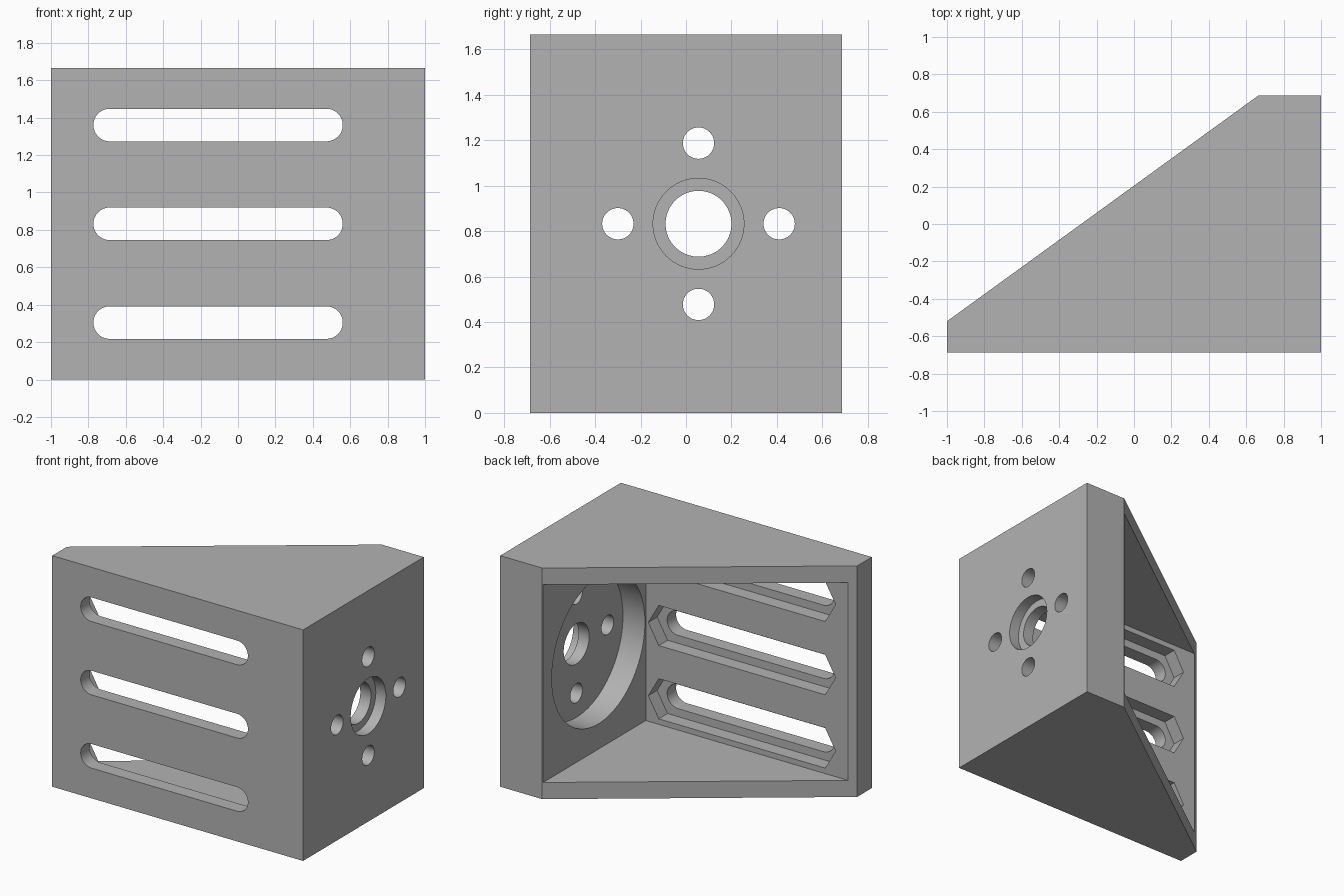
import bpy
import bmesh
from math import cos, sin, radians

cube = bpy.data.objects.get("Cube")
if cube:
    bpy.data.objects.remove(cube, do_unlink=True)

grey = bpy.data.materials.new("plain grey")
grey.use_nodes = True
COLOUR = (0.45, 0.45, 0.45, 1)
grey.diffuse_color = COLOUR
grey.node_tree.nodes["Principled BSDF"].inputs["Base Color"].default_value = COLOUR

PLACE = {
    "X": lambda u, v, w: (w, u, v),
    "Y": lambda u, v, w: (u, w, v),
    "Z": lambda u, v, w: (u, v, w),
}


def prism(name, outline, axis, start, end):
    """Extrude a flat outline along an axis."""
    bm = bmesh.new()
    low, high = [[bm.verts.new(PLACE[axis](u, v, w)) for u, v in outline]
                 for w in (start, end)]
    bm.faces.new(low)
    bm.faces.new(high)
    for i in range(len(low)):
        j = (i + 1) % len(low)
        bm.faces.new((low[i], low[j], high[j], high[i]))
    bmesh.ops.recalc_face_normals(bm, faces=bm.faces)
    mesh = bpy.data.meshes.new(name)
    bm.to_mesh(mesh)
    bm.free()
    mesh.materials.append(grey)
    obj = bpy.data.objects.new(name, mesh)
    bpy.context.collection.objects.link(obj)
    return obj


def circle(u, v, r, n=64):
    return [(u + r * cos(radians(360 * i / n)), v + r * sin(radians(360 * i / n)))
            for i in range(n)]


def slot(left, right, z, r, angles):
    """Long hole: one end cap turned about each end centre."""
    ends = [(right, 0), (left, 180)]
    return [(c + r * cos(radians(a + turn)), z + r * sin(radians(a + turn)))
            for c, turn in ends for a in angles]


HEIGHT = 1.665
MID = HEIGHT / 2
DEPTH = 0.687
SLAB = 0.12           # top and bottom plates
FRONT_INNER = -0.485  # inner face of the slotted wall
SIDE_INNER = 0.66     # inner face of the mounting wall
HUB_Y = 0.055

# Wedge shaped body
bracket = prism("bracket_body", [(-1, -DEPTH), (1, -DEPTH), (1, DEPTH),
                                 (0.665, DEPTH), (-1, -0.52)], "Z", 0, HEIGHT)

# Open cavity behind the sloping rim
cutters = [prism("cavity_cutter", [(-1.5, FRONT_INNER), (SIDE_INNER, FRONT_INNER),
                                   (SIDE_INNER, 1), (-1.5, 1)],
                 "Z", SLAB, HEIGHT - SLAB)]

# Adjustment slots with hexagonal nut channels inside
for z in (MID - 0.528, MID, MID + 0.528):
    cutters.append(prism("slot_cutter", slot(-0.686, 0.473, z, 0.087,
                                             range(-90, 91, 6)), "Y", -1, -0.4))
    cutters.append(prism("nut_channel_cutter", slot(-0.686, 0.473, z, 0.167,
                                                    (-60, 0, 60)), "Y", -0.585, -0.45))

# Mounting wall: inner recess, shaft hole, outer counterbore, four screw holes
cutters.append(prism("recess_cutter", circle(HUB_Y, MID, 0.53, 96), "X", 0.6, 0.835))
cutters.append(prism("shaft_cutter", circle(HUB_Y, MID, 0.145), "X", 0.7, 1.1))
cutters.append(prism("counterbore_cutter", circle(HUB_Y, MID, 0.2), "X", 0.92, 1.1))
for u, v in circle(HUB_Y, MID, 0.355, 4):
    cutters.append(prism("screw_cutter", circle(u, v, 0.069, 48), "X", 0.7, 1.1))

for cutter in cutters:
    cutter.hide_render = True
    mod = bracket.modifiers.new(cutter.name, "BOOLEAN")
    mod.operation = "DIFFERENCE"
    mod.solver = "EXACT"
    mod.object = cutter

# Bake the cuts and remove the cutters
bpy.context.view_layer.update()
graph = bpy.context.evaluated_depsgraph_get()
cut_mesh = bpy.data.meshes.new_from_object(bracket.evaluated_get(graph))
bracket.modifiers.clear()
bracket.data = cut_mesh
for cutter in cutters:
    bpy.data.objects.remove(cutter, do_unlink=True)

bpy.ops.object.select_all(action="DESELECT")
bracket.select_set(True)
bpy.context.view_layer.objects.active = bracket
bpy.ops.object.shade_smooth_by_angle(angle=radians(30))
